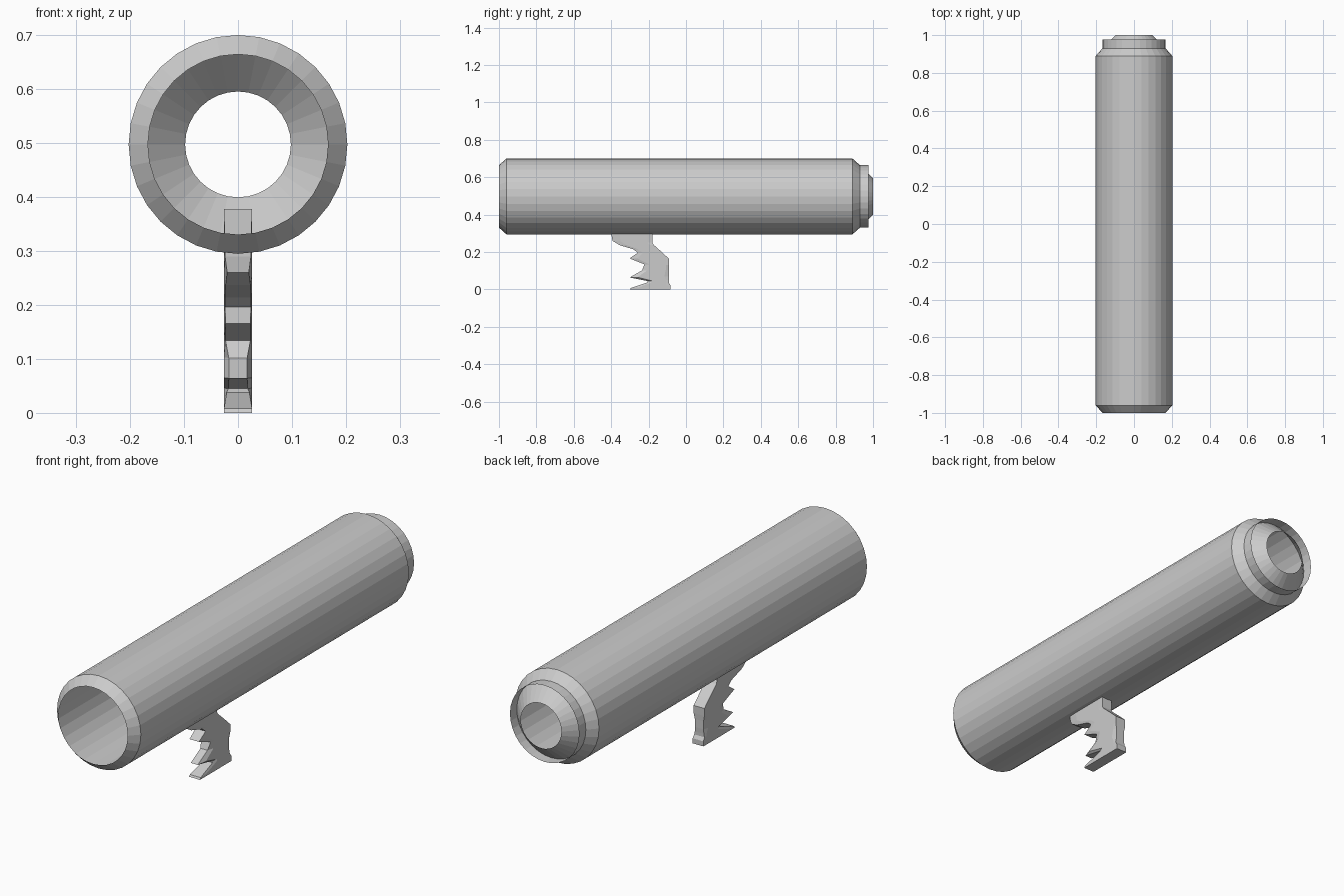
import bpy, bmesh, math

if "Cube" in bpy.data.objects:
    bpy.data.objects.remove(bpy.data.objects["Cube"])

AXIS_Z = 0.4975
SIDES = 32


def finish(name, bm):
    bmesh.ops.recalc_face_normals(bm, faces=bm.faces)
    mesh = bpy.data.meshes.new(name)
    bm.to_mesh(mesh)
    bm.free()
    obj = bpy.data.objects.new(name, mesh)
    bpy.context.collection.objects.link(obj)
    return obj


def lathe(name, profile):
    """Open surface of revolution about the tube axis; profile is (y, radius)."""
    bm = bmesh.new()
    rings = []
    for y, r in profile:
        rings.append([bm.verts.new((r * math.cos(a), y, AXIS_Z + r * math.sin(a)))
                      for a in (2 * math.pi * i / SIDES for i in range(SIDES))])
    for a, b in zip(rings, rings[1:]):
        for i in range(SIDES):
            j = (i + 1) % SIDES
            bm.faces.new((a[i], a[j], b[j], b[i]))
    return finish(name, bm)


def loft_grip(name, rows):
    """Grip from rows of (front y, front z, back y, back z, edge half width)."""
    bm = bmesh.new()
    full = 0.026
    loops = []
    for yf, zf, yb, zb, w in rows:
        half = []
        for t, x in ((0, w), (0.2, full), (0.88, full), (1, min(full, w + 0.004))):
            half.append((x, yf + (yb - yf) * t, zf + (zb - zf) * t))
        ring = half + [(-x, y, z) for x, y, z in reversed(half)]
        loops.append([bm.verts.new(p) for p in ring])
    for a, b in zip(loops, loops[1:]):
        n = len(a)
        for i in range(n):
            j = (i + 1) % n
            bm.faces.new((a[i], a[j], b[j], b[i]))
    bm.faces.new(loops[0])
    bm.faces.new(loops[-1])
    return finish(name, bm)


# Thin-walled tube with bevelled ends and a tapering rear nozzle
lathe("tube_body", [(-1.0, 0.167), (-0.96, 0.2027), (0.89, 0.2027),
                    (0.93, 0.167), (1.0, 0.098)])

# Open collar around the nozzle
lathe("rear_collar", [(0.93, 0.167), (0.977, 0.167)])

# Finger-grooved grip, its root reaching inside the tube
loft_grip("grip", [
    (-0.300, 0.000, -0.083, 0.000, 0.026),
    (-0.295, 0.008, -0.083, 0.022, 0.026),
    (-0.206, 0.038, -0.092, 0.036, 0.021),
    (-0.206, 0.045, -0.092, 0.050, 0.018),
    (-0.302, 0.064, -0.091, 0.070, 0.017),
    (-0.235, 0.102, -0.091, 0.105, 0.017),
    (-0.222, 0.134, -0.090, 0.130, 0.023),
    (-0.302, 0.166, -0.090, 0.163, 0.023),
    (-0.258, 0.196, -0.122, 0.193, 0.024),
    (-0.280, 0.214, -0.145, 0.214, 0.024),
    (-0.355, 0.237, -0.172, 0.238, 0.023),
    (-0.393, 0.260, -0.180, 0.250, 0.020),
    (-0.398, 0.290, -0.180, 0.290, 0.024),
    (-0.398, 0.378, -0.180, 0.378, 0.026),
])
